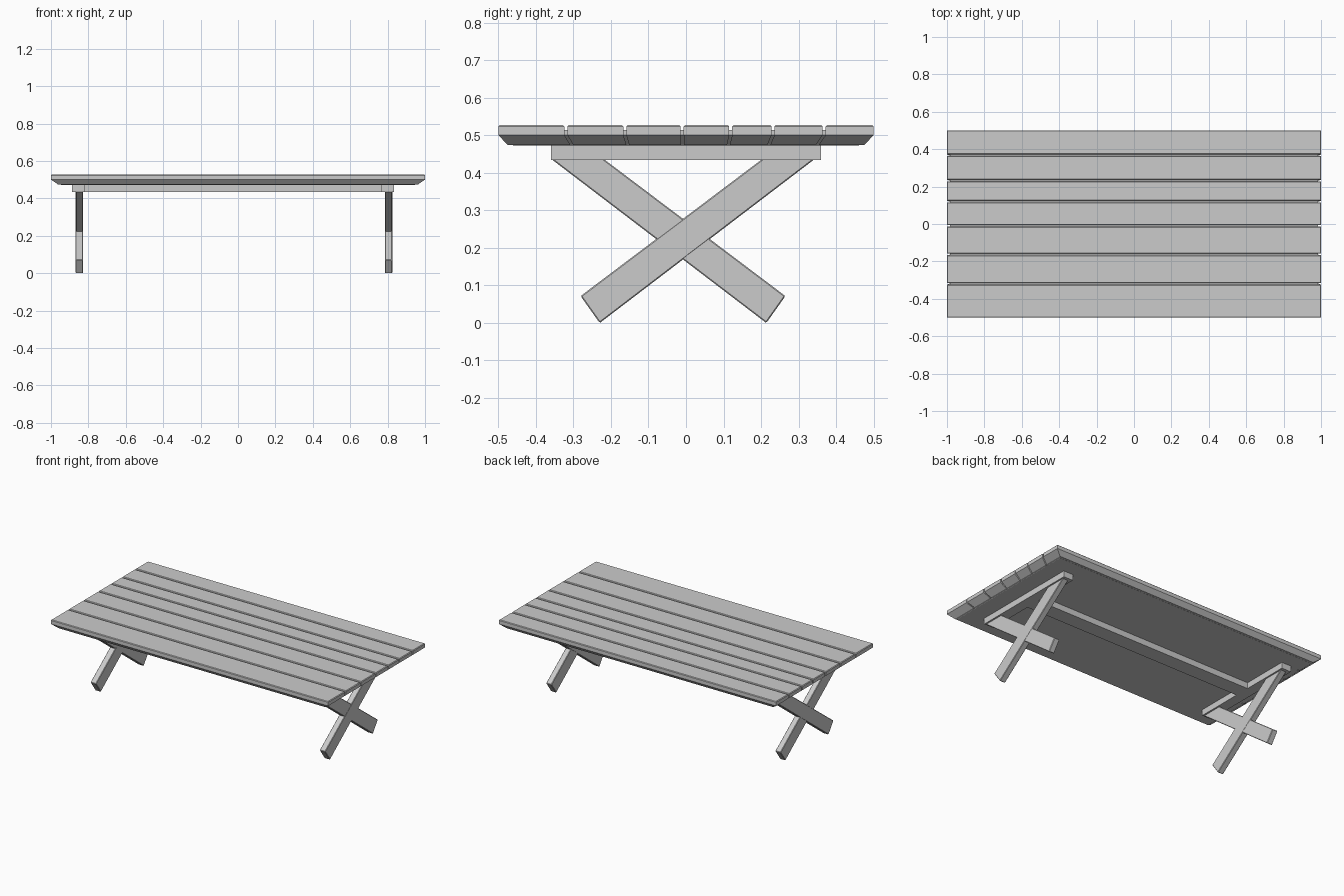
import bpy
import bmesh

if "Cube" in bpy.data.objects:
    bpy.data.objects.remove(bpy.data.objects["Cube"], do_unlink=True)

GREY = (0.6, 0.6, 0.6, 1.0)
wood = bpy.data.materials.new("grey_wood")
wood.use_nodes = True
wood.diffuse_color = GREY
wood.node_tree.nodes["Principled BSDF"].inputs["Base Color"].default_value = GREY


def loft(name, rings):
    """Closed solid through matching rings of points."""
    bm = bmesh.new()
    loops = [[bm.verts.new(p) for p in ring] for ring in rings]
    n = len(loops[0])
    for low, high in zip(loops, loops[1:]):
        for i in range(n):
            j = (i + 1) % n
            bm.faces.new((low[i], low[j], high[j], high[i]))
    bm.faces.new(loops[0][::-1])
    bm.faces.new(loops[-1])
    bmesh.ops.recalc_face_normals(bm, faces=bm.faces)
    mesh = bpy.data.meshes.new(name)
    bm.to_mesh(mesh)
    bm.free()
    mesh.materials.append(wood)
    obj = bpy.data.objects.new(name, mesh)
    bpy.context.collection.objects.link(obj)
    return obj


def rect(x0, x1, y0, y1, z):
    return [(x0, y0, z), (x1, y0, z), (x1, y1, z), (x0, y1, z)]


def box(name, x0, x1, y0, y1, z0, z1):
    return loft(name, [rect(x0, x1, y0, y1, z) for z in (z0, z1)])


TOP, MID, BOTTOM = 0.527, 0.5, 0.473
TAPER_X, TAPER_Y = 0.96, 0.95
GAP, SOFT = 0.004, 0.004


def board(name, half_x, y0, y1, top, bottom, soft):
    """Board with softened upper edges and an undercut lower half."""
    return loft(name, [
        rect(-half_x * TAPER_X, half_x * TAPER_X, y0 * TAPER_Y, y1 * TAPER_Y, bottom),
        rect(-half_x, half_x, y0, y1, MID),
        rect(-half_x, half_x, y0, y1, top - soft),
        rect(-half_x + soft, half_x - soft, y0 + soft, y1 - soft, top)])


# Table top: seven boards with a core closing the grooves
seams = [-0.5, -0.32, -0.163, -0.01, 0.119, 0.232, 0.368, 0.5]
for i, (a, b) in enumerate(zip(seams, seams[1:])):
    y0 = a if i == 0 else a + GAP
    y1 = b if i == len(seams) - 2 else b - GAP
    board(f"top_board_{i + 1}", 1.0, y0, y1, TOP, BOTTOM, SOFT)
board("top_core", 0.985, -0.485, 0.485, 0.514, BOTTOM - 0.0005, 0.001)

# Underside rail joining the two end battens
BATTEN_Z = 0.434
box("centre_rail", -0.82, 0.766, -0.05, 0.05, BATTEN_Z, 0.476)

# Crossed legs and batten at each end
LEG = [(-0.23, -0.001), (0.343, 0.436), (0.203, 0.436), (-0.281, 0.071)]
LEG_SHIFT = -0.008
for side, x in (("left", 0.8), ("right", -0.853)):
    box(f"{side}_batten", x - 0.034, x + 0.034, -0.36, 0.36, BATTEN_Z, 0.476)
    for way, flip, half in (("rising", 1, 0.02), ("falling", -1, 0.0192)):
        pts = [(y if flip == 1 else 2 * LEG_SHIFT - y, z) for y, z in LEG]
        leg = loft(f"{side}_{way}_leg",
                   [[(x + 0.005 + s * half, y, z) for y, z in pts] for s in (-1, 1)])
        bevel = leg.modifiers.new("soft_edges", "BEVEL")
        bevel.width = 0.003
        bevel.segments = 1
